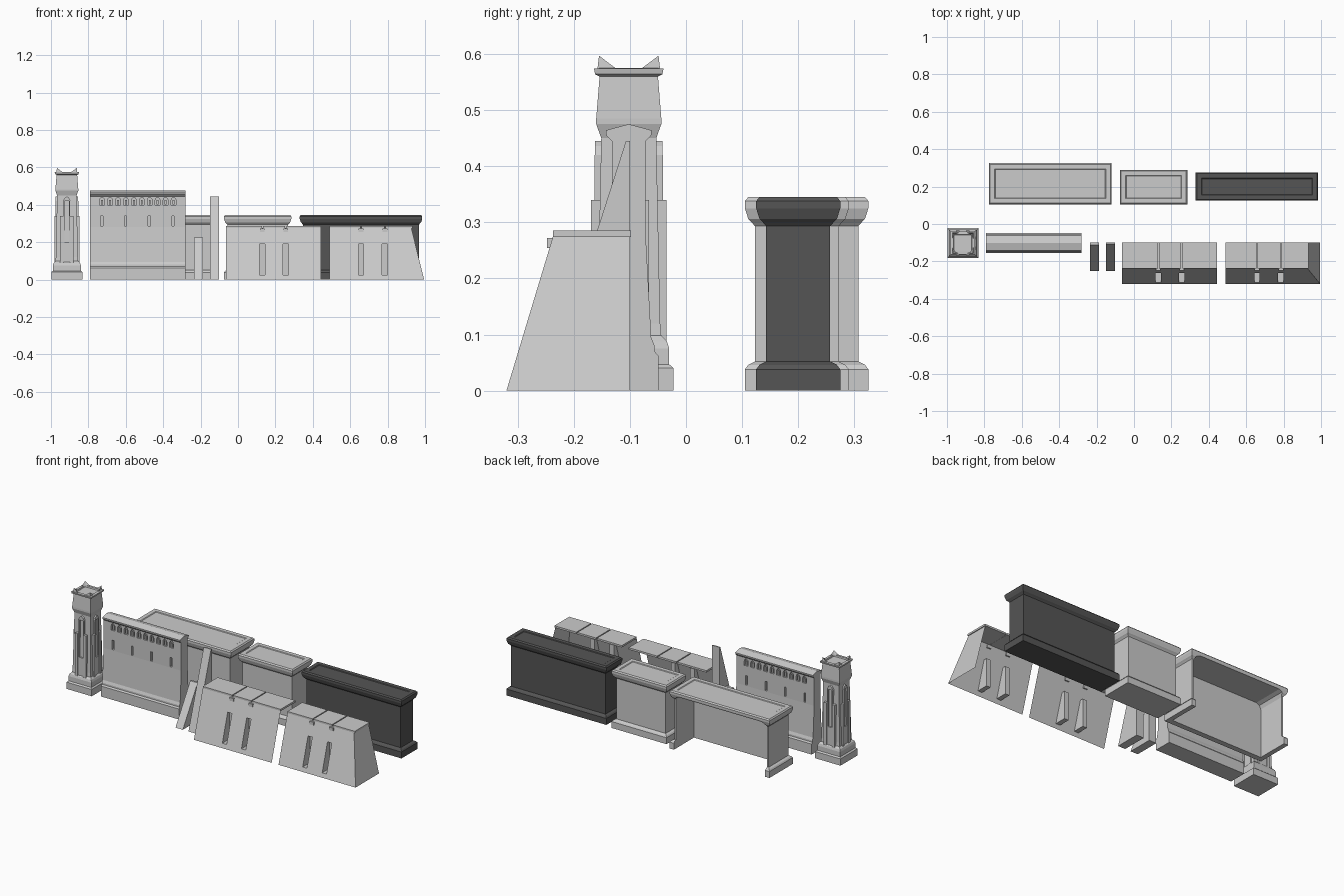
import bpy, bmesh
from mathutils import Vector

if "Cube" in bpy.data.objects:
    bpy.data.objects.remove(bpy.data.objects["Cube"])


def make(name, verts, faces, fix=True):
    me = bpy.data.meshes.new(name)
    me.from_pydata(verts, [], faces)
    if fix:
        bm = bmesh.new()
        bm.from_mesh(me)
        bmesh.ops.remove_doubles(bm, verts=bm.verts, dist=1e-5)
        bmesh.ops.recalc_face_normals(bm, faces=bm.faces)
        bm.to_mesh(me)
        bm.free()
    ob = bpy.data.objects.new(name, me)
    bpy.context.collection.objects.link(ob)
    return ob


def stacked(name, cx, cy, hx, hy, prof):
    """Rectangular rings inset by d at height z, capped at both ends."""
    v, f = [], []
    for d, z in prof:
        a, b = hx - d, hy - d
        v += [(cx + sx * a, cy + sy * b, z) for sx, sy in ((-1, -1), (1, -1), (1, 1), (-1, 1))]
    for i in range(len(prof) - 1):
        for k in range(4):
            n = (k + 1) % 4
            f.append((4 * i + k, 4 * i + n, 4 * i + 4 + n, 4 * i + 4 + k))
    t = 4 * (len(prof) - 1)
    f += [(3, 2, 1, 0), (t, t + 1, t + 2, t + 3)]
    return make(name, v, f)


def box(name, x0, x1, y0, y1, z0, z1):
    return stacked(name, (x0 + x1) / 2, (y0 + y1) / 2, (x1 - x0) / 2, (y1 - y0) / 2, [(0, z0), (0, z1)])


def prism(name, pts, lo, hi, axis):
    """Extrude a 2D profile; axis 'x' takes (y, z) points, axis 'y' takes (x, z)."""
    n = len(pts)
    v = [((t, a, b) if axis == 'x' else (a, t, b)) for t in (lo, hi) for a, b in pts]
    f = [(i, (i + 1) % n, n + (i + 1) % n, n + i) for i in range(n)]
    f += [tuple(range(n)), tuple(range(n, 2 * n))]
    return make(name, v, f)


def cut(ob, cutter):
    cutter.hide_render = True
    cutter.hide_viewport = True
    m = ob.modifiers.new("cut", 'BOOLEAN')
    m.operation = 'DIFFERENCE'
    m.solver = 'EXACT'
    m.object = cutter


def join_meshes(name, obs):
    """Collect several simple solids in one object."""
    bm = bmesh.new()
    for o in obs:
        bm.from_mesh(o.data)
        bpy.data.objects.remove(o)
    me = bpy.data.meshes.new(name)
    bm.to_mesh(me)
    bm.free()
    ob = bpy.data.objects.new(name, me)
    bpy.context.collection.objects.link(ob)
    return ob


# Tower: stepped base, tapering shaft, flared head and cap slab
TX, TY = -0.915, -0.102
stacked("tower", TX, TY, 0.083, 0.080, [
    (0, 0), (0, 0.040), (0.008, 0.047), (0.008, 0.075), (0.012, 0.088), (0.022, 0.098),
    (0.024, 0.12), (0.031, 0.45), (0.022, 0.475), (0.022, 0.485), (0.028, 0.560),
    (0.020, 0.564), (0.018, 0.574), (0.034, 0.575), (0.036, 0.567)])

# Tower buttress on each face and a framed slit above it
for i in range(4):
    parts = [box("p", -0.036, -0.018, -0.067, -0.04, 0.08, 0.34),
             box("p", 0.018, 0.036, -0.067, -0.04, 0.08, 0.34),
             prism("p", [(-0.02, 0.20), (0.02, 0.20), (0.02, 0.09), (-0.02, 0.09)], -0.063, -0.04, 'y'),
             box("p", -0.018, -0.012, -0.061, -0.04, 0.20, 0.42),
             box("p", 0.012, 0.018, -0.061, -0.04, 0.20, 0.42),
             prism("p", [(-0.02, 0.42), (0.02, 0.42), (0.012, 0.436), (0, 0.445), (-0.012, 0.436)],
                   -0.060, -0.04, 'y')]
    ob = join_meshes("tower_face_frame", parts)
    ob.location = (TX, TY, 0)
    ob.rotation_euler.z = i * 1.5707963

# Tower corner horns
for sx in (-1, 1):
    for sy in (-1, 1):
        h, w = 0.056, 0.036
        p = [(h, h, 0.572), (h - w, h, 0.572), (h - 0.012, h - 0.012, 0.572), (h, h - w, 0.572),
             (h - 0.003, h - 0.003, 0.597)]
        make("tower_horn", [(TX + sx * x, TY + sy * y, z) for x, y, z in p],
             [(0, 1, 2, 3), (0, 1, 4), (1, 2, 4), (2, 3, 4), (3, 0, 4)])

# Tall wall: symmetric profile with plinth and gabled coping
half = [(0.053, 0), (0.053, 0.062), (0.046, 0.070), (0.046, 0.080), (0.040, 0.095), (0.030, 0.28),
        (0.030, 0.445), (0.040, 0.455), (0.041, 0.464)]
YW = -0.102
prof = [(YW - a, z) for a, z in half] + [(YW, 0.475)] + [(YW + a, z) for a, z in reversed(half)]
wall = prism("tall_wall", prof, -0.79, -0.28, 'x')

# Arched niches and arrow slits on both faces
arch = [(-0.013, 0.398), (0.013, 0.398), (0.013, 0.424), (0.009, 0.434), (0, 0.440),
        (-0.009, 0.434), (-0.013, 0.424)]
cutters = []
for lo, hi in ((-0.06, -0.017), (0.017, 0.06)):
    for i in range(10):
        x = -0.727 + i * 0.0425
        cutters.append(prism("c", [(x + a, z) for a, z in arch], YW + lo, YW + hi, 'y'))
    for i in range(4):
        x = -0.728 + i * 0.127
        cutters.append(box("c", x - 0.006, x + 0.006, YW + lo, YW + hi, 0.285, 0.34))
cut(wall, join_meshes("tall_wall_cutter", cutters))
# Small blocks inside the arches
join_meshes("arch_sill", [box("s", x - 0.005, x + 0.005, YW - 0.027, YW + 0.027, 0.400, 0.426)
                          for x in (-0.727 + i * 0.0425 for i in range(10))])

# Wedge buttresses
prism("low_buttress", [(-0.25, 0), (-0.10, 0), (-0.10, 0.225), (-0.112, 0.225)], -0.235, -0.187, 'x')
prism("high_buttress", [(-0.25, 0), (-0.10, 0), (-0.10, 0.445), (-0.107, 0.445)], -0.150, -0.102, 'x')


# Sloped walls: open-backed shell with sunken vertical niches
def sloped_wall(name, x0, x1, centres, corner):
    H, B, T = 0.275, -0.32, -0.237
    w, n0, n1, back = 0.014, 0.025, 0.19, -0.243
    yz = lambda z: B + (T - B) * z / H
    lean = 0.068 if corner else 0
    xs = [x0] + [c + s * w for c in centres for s in (-1, 1)] + [x1]
    zs = [0, n0, n1, H]
    v, f = [], []

    def quad(*p):
        f.append(tuple(range(len(v), len(v) + len(p))))
        v.extend(p)

    def P(i, z):
        x = xs[i] - (lean * z / H if i == len(xs) - 1 else 0)
        return (x, yz(z), z)
    for i in range(len(xs) - 1):
        for j in range(3):
            a, b, c, d = P(i, zs[j]), P(i + 1, zs[j]), P(i + 1, zs[j + 1]), P(i, zs[j + 1])
            if i % 2 and j == 1:
                a2, b2, c2, d2 = [(p[0], back, p[2]) for p in (a, b, c, d)]
                for q in ((a, b, b2, a2), (b, c, c2, b2), (c, d, d2, c2), (d, a, a2, d2), (a2, b2, c2, d2)):
                    quad(*q)
            else:
                quad(a, b, c, d)
    if corner:
        quad((x1, B, 0), (x1, -0.1, 0), (x1 - lean, -0.1, H), (x1 - lean, T, H))
    xt = x1 - lean
    quad((x0, T, H), (xt, T, H), (xt, -0.1, H), (x0, -0.1, H))
    ob = make(name, v, f, False)
    bm = bmesh.new()
    bm.from_mesh(ob.data)
    bmesh.ops.remove_doubles(bm, verts=bm.verts, dist=1e-5)
    bm.to_mesh(ob.data)
    bm.free()
    # Coping slabs split by grooves, with small caps under the joints
    e = [x0] + centres + [xt + (0.005 if corner else 0)]
    g = 0.003
    join_meshes(name + "_coping", [
        box("b", e[i] + (g if i else 0), e[i + 1] - (g if i < len(e) - 2 else 0),
            -0.237, -0.098, 0.274, 0.285) for i in range(len(e) - 1)])
    join_meshes(name + "_cap", [box("b", c - 0.013, c + 0.013, -0.248, -0.236, 0.254, 0.272) for c in centres])


sloped_wall("sloped_wall", -0.065, 0.445, [0.130, 0.255], False)
sloped_wall("sloped_corner", 0.490, 0.995, [0.657, 0.785], True)

# Rear walls: plinth, plain body, cornice and a slightly sunken top
MOULD = [(0, 0), (0, 0.038), (0.006, 0.046), (0.018, 0.052), (0.018, 0.293), (0.012, 0.300), (0.006, 0.306),
         (0, 0.325), (0, 0.338), (0.006, 0.345), (0.030, 0.345), (0.034, 0.342)]
alcove = stacked("alcove_wall", -0.4475, 0.215, 0.3275, 0.11, MOULD)
stacked("middle_wall", 0.105, 0.1975, 0.18, 0.0925, MOULD)
dark = stacked("dark_wall", 0.6575, 0.2, 0.3275, 0.075, MOULD)
mat = bpy.data.materials.new("dark_grey")
mat.diffuse_color = (0.09, 0.09, 0.09, 1)
mat.use_nodes = True
mat.node_tree.nodes["Principled BSDF"].inputs["Base Color"].default_value = mat.diffuse_color
dark.data.materials.append(mat)

# Hollow of the alcove, open to the back and below, with rounded upper corners
xl, xr, zt, r = -0.747, -0.148, 0.318, 0.03
hollow = [(xl, -0.05), (xr, -0.05), (xr, zt - r), (xr - 0.3 * r, zt - 0.3 * r), (xr - r, zt),
          (xl + r, zt), (xl + 0.3 * r, zt - 0.3 * r), (xl, zt - r)]
cut(alcove, prism("alcove_cutter", hollow, 0.137, 0.4, 'y'))
